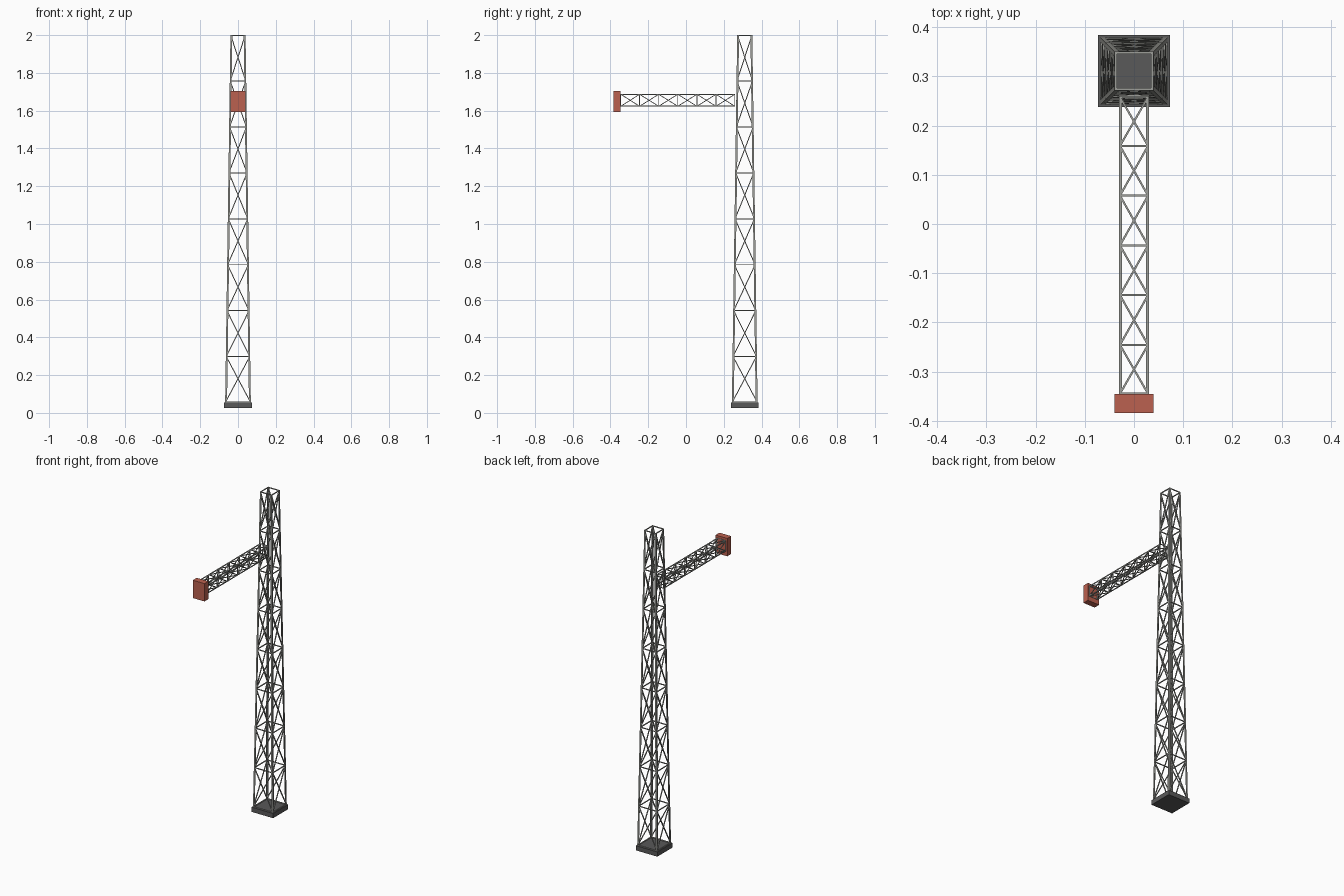
import bpy, bmesh
from mathutils import Vector, Matrix

if "Cube" in bpy.data.objects:
    bpy.data.objects.remove(bpy.data.objects["Cube"])

TOWER_Y = 0.311


def material(name, rgb):
    mat = bpy.data.materials.new(name)
    mat.diffuse_color = (*rgb, 1)
    mat.use_nodes = True
    mat.node_tree.nodes["Principled BSDF"].inputs["Base Color"].default_value = mat.diffuse_color
    return mat


STEEL = material("steel", (0.34, 0.345, 0.32))
DARK = material("dark_plate", (0.10, 0.10, 0.10))
RED = material("red_paint", (0.50, 0.12, 0.08))


def finish(bm, name, mat, matrix=Matrix()):
    bmesh.ops.recalc_face_normals(bm, faces=bm.faces)
    bm.transform(matrix)
    mesh = bpy.data.meshes.new(name)
    bm.to_mesh(mesh)
    bm.free()
    mesh.materials.append(mat)
    obj = bpy.data.objects.new(name, mesh)
    bpy.context.collection.objects.link(obj)
    return obj


def loft(bm, ring_a, ring_b):
    a = [bm.verts.new(p) for p in ring_a]
    b = [bm.verts.new(p) for p in ring_b]
    n = len(a)
    for i in range(n):
        j = (i + 1) % n
        bm.faces.new((a[i], a[j], b[j], b[i]))
    bm.faces.new(a[::-1])
    bm.faces.new(b)


def bar(bm, a, b, w):
    # square bar between two points
    d = (b - a).normalized()
    ref = Vector((0, 0, 1)) if abs(d.z) < 0.5 else Vector((1, 0, 0))
    # keep diagonal bars flat against their lattice face
    if abs(d.z) >= 0.5 and abs(d.x) > abs(d.y):
        ref = Vector((0, 1, 0))
    u = d.cross(ref).normalized() * w / 2
    v = d.cross(u).normalized() * w / 2
    off = (u + v, u - v, -u - v, v - u)
    loft(bm, [a + o for o in off], [b + o for o in off])


def lattice(name, half0, half1, length, bays, flange, thick, brace, matrix):
    """Four angle-section rails along local z with rings and crossed braces."""
    h0, h1 = Vector(half0), Vector(half1)
    signs = ((1, 1), (-1, 1), (-1, -1), (1, -1))

    # corner rails with an L section
    bm = bmesh.new()
    prof = ((0, 0), (flange, 0), (flange, thick), (thick, thick), (thick, flange), (0, flange))
    for sx, sy in signs:
        loft(bm, *[[Vector((sx * (h.x - px), sy * (h.y - py), z)) for px, py in prof]
                   for h, z in ((h0, 0), (h1, length))])
    finish(bm, name + "_rails", STEEL, matrix)

    # horizontal rings and X braces
    bm = bmesh.new()

    def corners(i):
        t = i / bays
        h = h0.lerp(h1, t) - Vector((brace, brace)) / 2
        z = min(max(t * length, brace / 2), length - brace / 2)
        return [Vector((sx * h.x, sy * h.y, z)) for sx, sy in signs]

    for i in range(bays + 1):
        low = corners(i)
        for k in range(4):
            m = (k + 1) % 4
            bar(bm, low[k], low[m], brace)
            if i < bays:
                high = corners(i + 1)
                bar(bm, low[k], high[m], brace)
                bar(bm, low[m], high[k], brace)
    finish(bm, name + "_braces", STEEL, matrix)


def box(name, mat, lo, hi):
    lo, hi = Vector(lo), Vector(hi)
    bm = bmesh.new()
    bmesh.ops.create_cube(bm, size=1)
    return finish(bm, name, mat,
                  Matrix.Translation((lo + hi) / 2) @ Matrix.Diagonal((*(hi - lo), 1)))


# tapering mast on its foot plate
box("foot_plate", DARK, (-0.0735, TOWER_Y - 0.0735, 0.026), (0.0735, TOWER_Y + 0.0735, 0.055))
lattice("mast", (0.068, 0.068), (0.040, 0.040), 1.945, 8, 0.010, 0.0035, 0.005,
        Matrix.Translation((0, TOWER_Y, 0.055)))

# side arm pointing to the front
lattice("arm", (0.0305, 0.0335), (0.0305, 0.0335), 0.607, 6, 0.006, 0.003, 0.004,
        Matrix.Translation((0, 0.260, 1.655)) @ Matrix.Rotation(1.5707963, 4, 'X'))

# red counterweight at the arm end
box("counterweight", RED, (-0.04, -0.384, 1.593), (0.04, -0.346, 1.703))
